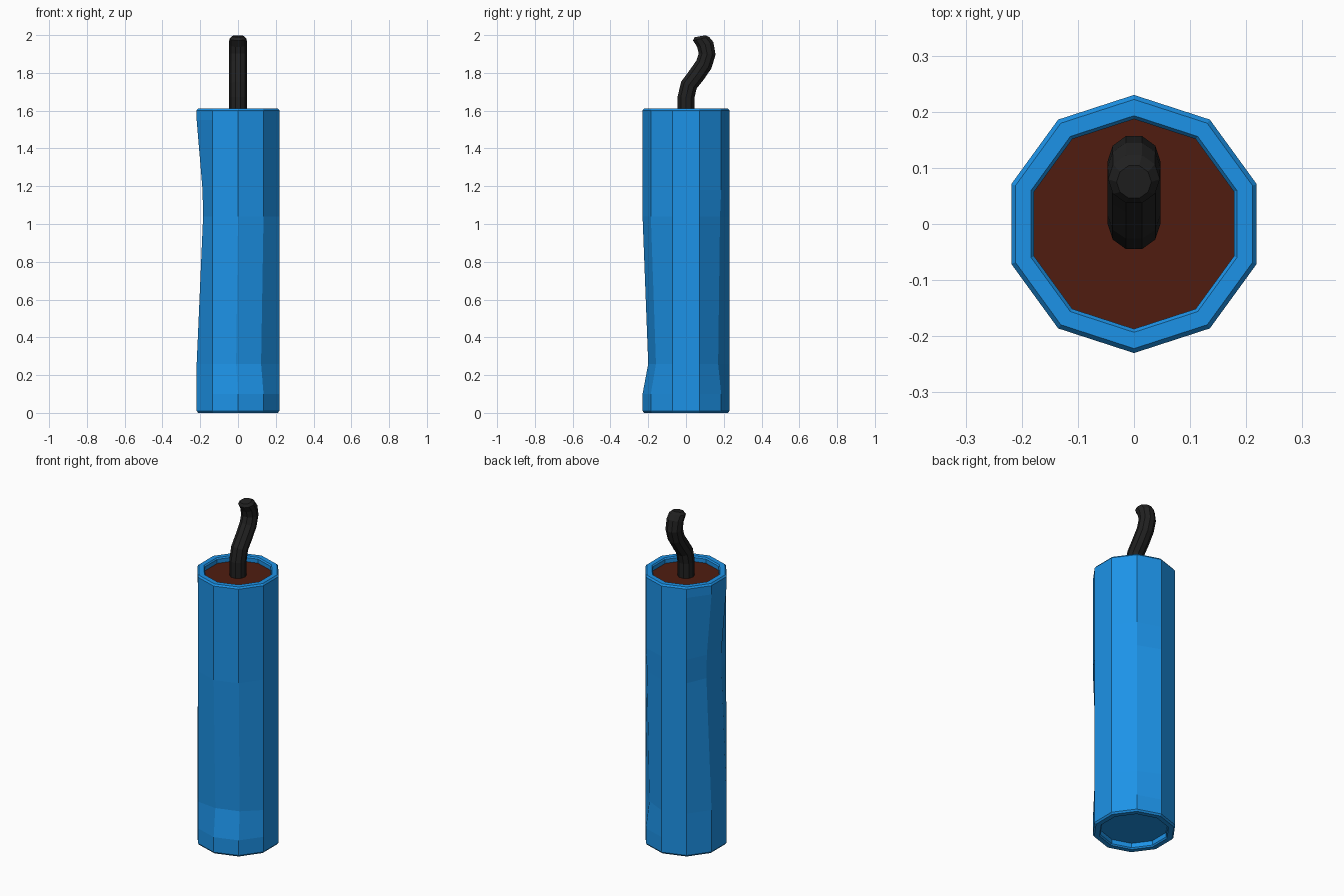
import bpy, math
from mathutils import Vector

if "Cube" in bpy.data.objects:
    bpy.data.objects.remove(bpy.data.objects["Cube"])

SIDES = 10


def material(name, color):
    m = bpy.data.materials.new(name)
    m.diffuse_color = (*color, 1)
    m.use_nodes = True
    m.node_tree.nodes["Principled BSDF"].inputs["Base Color"].default_value = m.diffuse_color
    return m


def make_object(name, rings, mat, cap_ends=True):
    """Skin a stack of equally sized vertex rings, optionally capping both ends."""
    n = len(rings[0])
    verts = [v for ring in rings for v in ring]
    faces = []
    for r in range(len(rings) - 1):
        for i in range(n):
            j = (i + 1) % n
            faces.append((r * n + i, r * n + j, (r + 1) * n + j, (r + 1) * n + i))
    if cap_ends:
        faces.append(tuple(reversed(range(n))))
        faces.append(tuple(range((len(rings) - 1) * n, len(rings) * n)))
    me = bpy.data.meshes.new(name)
    me.from_pydata(verts, [], faces)
    me.materials.append(mat)
    ob = bpy.data.objects.new(name, me)
    bpy.context.collection.objects.link(ob)
    return ob


def ring(radius, z):
    return [Vector((radius * math.cos(math.radians(90 + 36 * i)),
                    radius * math.sin(math.radians(90 + 36 * i)), z))
            for i in range(SIDES)]


blue = material("blue_paper", (0.012, 0.29, 0.80))
brown = material("brown_filling", (0.08, 0.012, 0.005))
black = material("black_cord", (0.015, 0.015, 0.015))

# Paper tube: recessed bottom, rounded rims, recessed top
profile = [(0.187, 0.035), (0.187, 0.008), (0.193, 0.0), (0.222, 0.0), (0.23, 0.01),
           (0.23, 0.10), (0.23, 0.26), (0.23, 1.04), (0.23, 1.18), (0.23, 1.55),
           (0.23, 1.602), (0.222, 1.612), (0.193, 1.612), (0.187, 1.604), (0.187, 1.57)]
rings = [ring(r, z) for r, z in profile]

# Dents: (profile row, side index) -> inward shift; side 0 is the back, 5 the front
dents = {(6, 5): (-0.01, 0.03), (6, 6): (-0.013, 0.027),
         (7, 2): (0.034, 0.0), (7, 3): (0.034, 0.0),
         (8, 2): (0.031, 0.0), (8, 3): (0.031, 0.0),
         (6, 9): (-0.012, -0.016), (7, 9): (-0.004, -0.006)}
for (row, side), (dx, dy) in dents.items():
    rings[row][side] += Vector((dx, dy, 0))
make_object("paper_tube", rings, blue)

# Filling disc set into the top recess
make_object("filling", [ring(0.187, 1.56), ring(0.187, 1.58)], brown)

# Fuse: curved cord with a chamfered tip, (y, z, tilt in degrees, radius)
path = [(0.0, 1.565, 0, 0.047), (0.0, 1.67, 4, 0.047), (0.015, 1.735, 24, 0.047),
        (0.057, 1.79, 36, 0.047), (0.095, 1.845, 28, 0.047), (0.112, 1.90, 4, 0.047),
        (0.102, 1.95, -17, 0.047), (0.080, 1.981, -12, 0.046), (0.075, 1.994, -10, 0.031)]
cord = []
for y, z, tilt, rad in path:
    t = math.radians(tilt)
    side = Vector((0, math.cos(t), -math.sin(t)))
    cord.append([Vector((0, y, z)) + side * rad * math.sin(a) + Vector((rad * math.cos(a), 0, 0))
                 for a in (math.radians(36 * i) for i in range(SIDES))])
make_object("fuse", cord, black)
